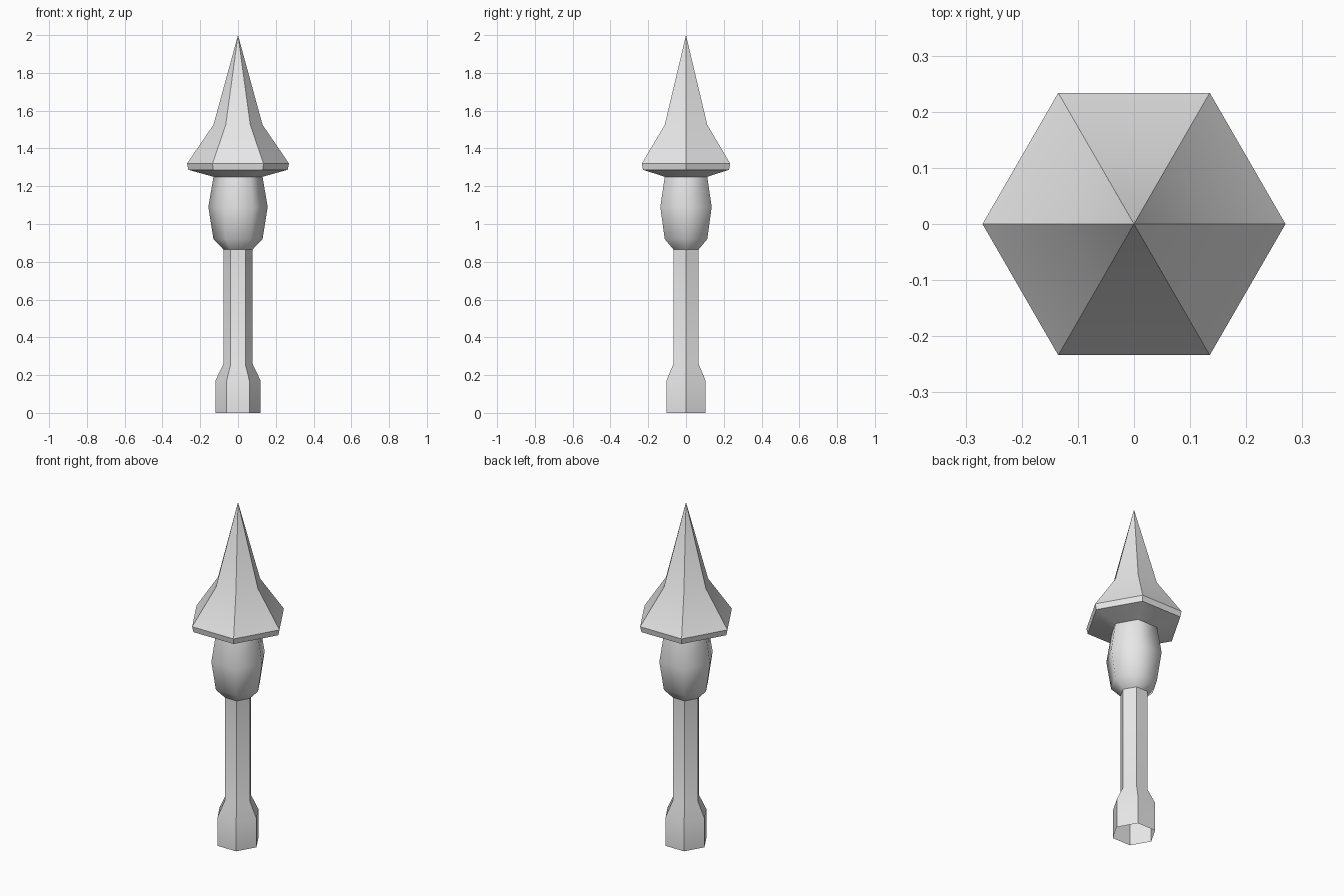
import bpy
import bmesh
import math

cube = bpy.data.objects.get("Cube")
if cube:
    bpy.data.objects.remove(cube, do_unlink=True)

SIDES = 6

stone = bpy.data.materials.new("light_grey")
stone.use_nodes = True
grey = (0.8, 0.8, 0.8, 1)
stone.diffuse_color = grey
stone.node_tree.nodes["Principled BSDF"].inputs["Base Color"].default_value = grey


def hex_lathe(name, profile, sharp_angle):
    """Sweep (radius, height) points around z; a zero radius closes to a tip."""
    bm = bmesh.new()
    rings = []
    for radius, z in profile:
        if radius == 0:
            rings.append([bm.verts.new((0, 0, z))] * SIDES)
        else:
            turns = [math.tau * i / SIDES for i in range(SIDES)]
            rings.append([bm.verts.new((radius * math.cos(a), radius * math.sin(a), z))
                          for a in turns])
    for low, high in zip(rings, rings[1:]):
        for i in range(SIDES):
            j = (i + 1) % SIDES
            corners = [low[i], low[j], high[j], high[i]]
            bm.faces.new(list(dict.fromkeys(corners)))
    bm.normal_update()
    for face in bm.faces:
        face.smooth = True
    for edge in bm.edges:
        edge.smooth = edge.calc_face_angle(0) < math.radians(sharp_angle)
    mesh = bpy.data.meshes.new(name)
    bm.to_mesh(mesh)
    bm.free()
    mesh.materials.append(stone)
    obj = bpy.data.objects.new(name, mesh)
    bpy.context.collection.objects.link(obj)
    return obj


# Hollow post with a wider foot, open underneath
hex_lathe("post", [(0.12, 0), (0.12, 0.17), (0.077, 0.26), (0.077, 0.865)], 30)

# Rounded, fully smooth lantern body
hex_lathe("lantern_body", [(0.077, 0.865), (0.13, 0.92), (0.157, 1.09), (0.13, 1.25)], 180)

# Flared pointed roof with a thin rim
hex_lathe("roof", [(0.13, 1.25), (0.263, 1.287), (0.27, 1.32), (0.13, 1.525), (0, 2)], 30)
